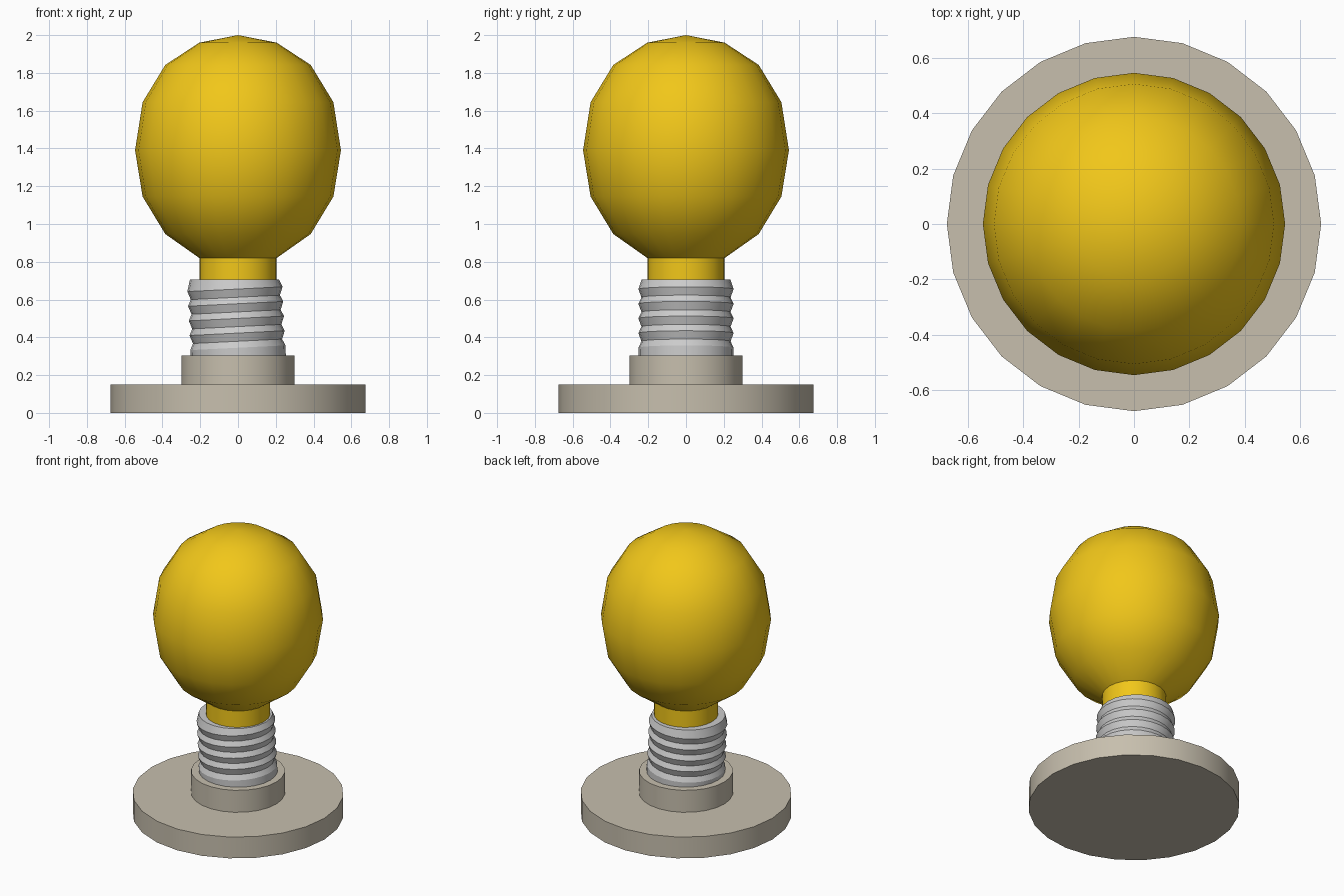
import bpy, bmesh, math

if "Cube" in bpy.data.objects:
    bpy.data.objects.remove(bpy.data.objects["Cube"])

SIDES = 24


def material(name, color):
    m = bpy.data.materials.new(name)
    m.diffuse_color = (*color, 1)
    m.use_nodes = True
    m.node_tree.nodes["Principled BSDF"].inputs["Base Color"].default_value = m.diffuse_color
    return m


def lathe(name, profile, mat=None, angle=35, tilt=None):
    """Revolve (radius, z) points, bottom to top, around z; both ends are closed."""
    bm = bmesh.new()
    rings = []
    for i, (r, z) in enumerate(profile):
        if r == 0:
            rings.append([bm.verts.new((0, 0, z))])
            continue
        ring = []
        for k in range(SIDES):
            a = 2 * math.pi * k / SIDES
            x, y = r * math.cos(a), r * math.sin(a)
            dx, slope = tilt(i, z) if tilt else (0, 0)
            ring.append(bm.verts.new((x + dx, y, z + slope * x)))
        rings.append(ring)
    for lo, hi in zip(rings, rings[1:]):
        for k in range(SIDES):
            n = (k + 1) % SIDES
            if len(hi) == 1:
                bm.faces.new((lo[k], lo[n], hi[0]))
            else:
                bm.faces.new((lo[k], lo[n], hi[n], hi[k]))
    bm.faces.new(rings[0][::-1])
    if len(rings[-1]) > 1:
        bm.faces.new(rings[-1])
    me = bpy.data.meshes.new(name)
    bm.to_mesh(me)
    bm.free()
    ob = bpy.data.objects.new(name, me)
    bpy.context.collection.objects.link(ob)
    if mat:
        me.materials.append(mat)
    bpy.ops.object.select_all(action='DESELECT')
    ob.select_set(True)
    bpy.context.view_layer.objects.active = ob
    bpy.ops.object.shade_smooth_by_angle(angle=math.radians(angle))
    return ob


yellow = material("yellow_glass", (0.88, 0.57, 0.01))
beige = material("beige_base", (0.57, 0.52, 0.42))

# Round foot and the socket collar on it
lathe("base_disc", [(0.675, 0), (0.675, 0.15)], beige)
lathe("socket_collar", [(0.30, 0.14), (0.30, 0.305)], beige)

# Screw shell: slightly tilted thread ridges between a flat top and bottom
thread = [(0.251, 0.25)]
for i in range(5):
    z = 0.345 + 0.0775 * i
    thread += [(0.252, z), (0.236, z + 0.034 if i < 4 else 0.705)]
last = len(thread) - 1


def thread_tilt(i, z):
    return -0.05 * (z - 0.33), 0 if i in (0, last) else 0.05


lathe("screw_shell", thread, None, 18, thread_tilt)

# Glass bulb with its straight neck
lathe("bulb", [(0.205, 0.66), (0.205, 0.82), (0.385, 0.947), (0.505, 1.145),
               (0.545, 1.39), (0.505, 1.645), (0.385, 1.842), (0.205, 1.96), (0, 2.0)],
      yellow, 35)
